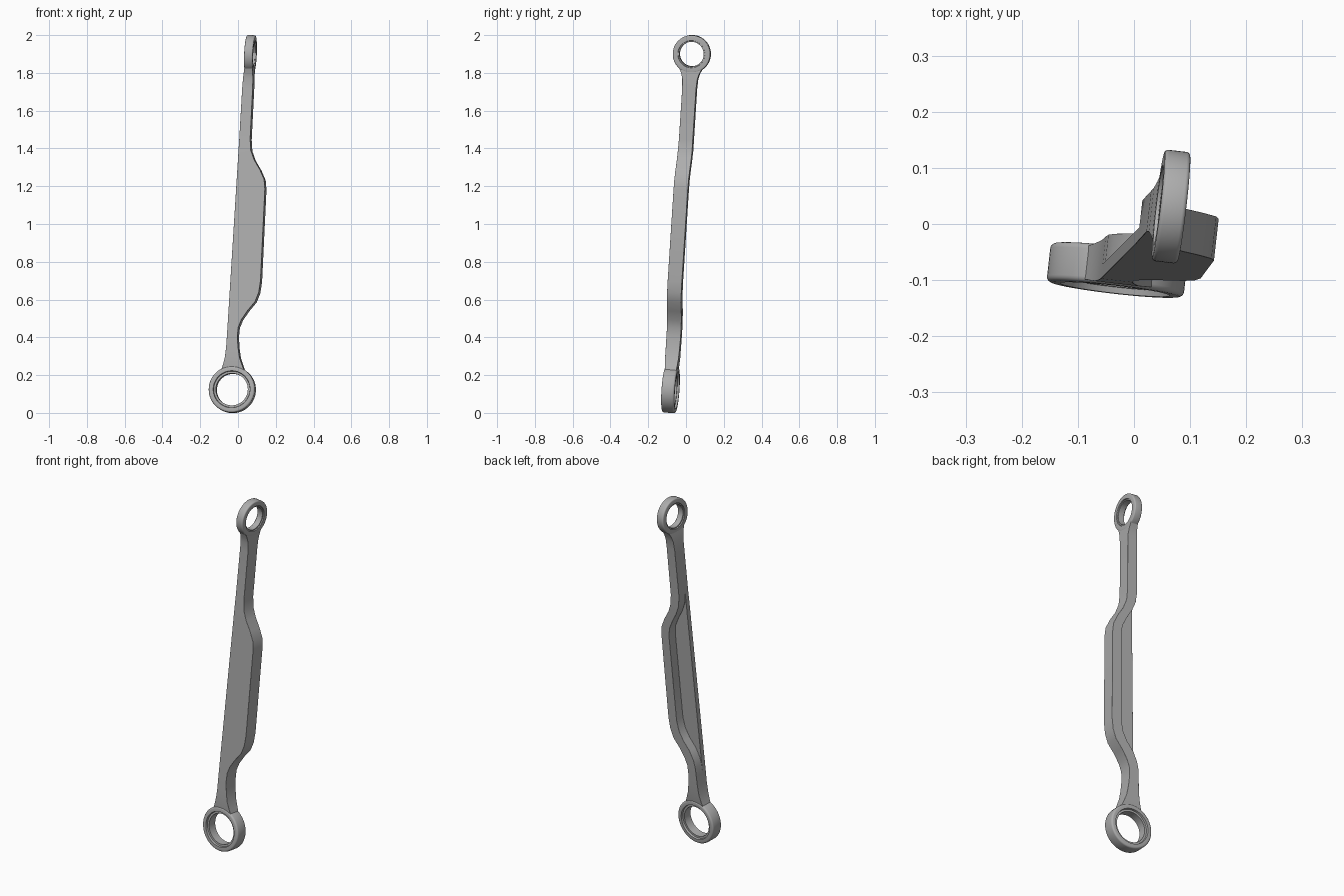
import bpy, bmesh, math
from mathutils import Matrix, Vector

cube = bpy.data.objects.get("Cube")
if cube:
    bpy.data.objects.remove(cube, do_unlink=True)

grey = bpy.data.materials.new("cast grey metal")
grey.use_nodes = True
COLOR = (0.42, 0.42, 0.42, 1)
grey.diffuse_color = COLOR
grey.node_tree.nodes["Principled BSDF"].inputs["Base Color"].default_value = COLOR

# Leaning frame: local z runs from the lower eye centre to the upper eye centre
low = Vector((-0.03, -0.082, 0.123))
high = Vector((0.066, 0.031, 1.9))
length = (high - low).length
az = (high - low).normalized()
ax = Vector((0.993, -0.113, 0))
ax = (ax - az * ax.dot(az)).normalized()
ay = az.cross(ax)
frame = Matrix.Translation(low) @ Matrix((ax, ay, az)).transposed().to_4x4()


def finish(name, bm, matrix, bevel=0):
    bmesh.ops.remove_doubles(bm, verts=bm.verts, dist=0.0001)
    bmesh.ops.recalc_face_normals(bm, faces=bm.faces)
    mesh = bpy.data.meshes.new(name)
    bm.to_mesh(mesh)
    bm.free()
    mesh.materials.append(grey)
    obj = bpy.data.objects.new(name, mesh)
    bpy.context.collection.objects.link(obj)
    obj.matrix_world = matrix
    if bevel:
        mod = obj.modifiers.new("soft edges", "BEVEL")
        mod.width = bevel
        mod.segments = 3
        mod.limit_method = "ANGLE"
        mod.angle_limit = math.radians(45)
    bpy.ops.object.select_all(action="DESELECT")
    obj.select_set(True)
    bpy.context.view_layer.objects.active = obj
    bpy.ops.object.shade_smooth_by_angle(angle=math.radians(35))
    return obj


def eye(name, outer, inner, half, step, round_r, matrix, sides=64):
    """Ring with rounded rim and a stepped bore, turned around local z."""
    rim = []
    for i in range(5):
        a = i * math.pi / 8
        rim.append((outer - round_r + round_r * math.sin(a),
                    half - round_r + round_r * math.cos(a)))
    bore = [(inner, half - step), (inner + step, half - step), (inner + step * 1.2, half)]
    top = bore + rim
    profile = top + [(r, -z) for r, z in reversed(top)]
    bm = bmesh.new()
    loops = [[bm.verts.new((r * math.cos(t), r * math.sin(t), z)) for r, z in profile]
             for t in (2 * math.pi * k / sides for k in range(sides))]
    n = len(profile)
    for k in range(sides):
        a, b = loops[k], loops[(k + 1) % sides]
        for j in range(n):
            bm.faces.new((a[j], b[j], b[(j + 1) % n], a[(j + 1) % n]))
    return finish(name, bm, matrix)


# Eyes: the lower bore faces front, the upper one is turned sideways
eye("lower_eye", 0.123, 0.085, 0.035, 0.011, 0.01,
    frame @ Matrix.Rotation(math.pi / 2, 4, "X"))
eye("upper_eye", 0.1, 0.065, 0.023, 0.006, 0.007,
    frame @ Matrix.Translation((0, 0, length)) @ Matrix.Rotation(math.pi / 2, 4, "Y"))

# Arm stations: height, bar left, bar right, half depth
stations = [
    (0.10, -0.062, 0.062, 0.030), (0.13, -0.053, 0.049, 0.033),
    (0.17, -0.045, 0.033, 0.036), (0.22, -0.041, 0.023, 0.037),
    (0.28, -0.040, 0.016, 0.038), (0.33, -0.038, 0.018, 0.038),
    (0.37, -0.030, 0.032, 0.038), (0.42, -0.008, 0.062, 0.038),
    (0.47, 0.030, 0.100, 0.038), (0.52, 0.055, 0.117, 0.038),
    (0.58, 0.066, 0.123, 0.038), (1.07, 0.066, 0.120, 0.038),
    (1.12, 0.058, 0.113, 0.038), (1.17, 0.032, 0.088, 0.038),
    (1.22, 0.000, 0.055, 0.038), (1.27, -0.022, 0.034, 0.038),
    (1.33, -0.031, 0.027, 0.037), (1.60, -0.030, 0.026, 0.037),
    (1.65, -0.028, 0.025, 0.040), (1.68, -0.025, 0.023, 0.048),
    (1.71, -0.021, 0.021, 0.062),
]
WEB = 0.026
WEB_LOW, WEB_HIGH = 0.28, 1.33

# Bent bar with a thin web filling the gap to the straight front edge
bm = bmesh.new()
rings = []
for z, left, right, h in stations:
    edge = left
    if WEB_LOW < z < WEB_HIGH:
        edge = -0.04 + 0.009 * (z - WEB_LOW) / (WEB_HIGH - WEB_LOW)
    section = [(edge, -h), (right, -h), (right, h), (left, h),
               (left, WEB - h), (edge, WEB - h)]
    rings.append([bm.verts.new((x, y, z)) for x, y in section])
for a, b in zip(rings, rings[1:]):
    for j in range(6):
        k = (j + 1) % 6
        bm.faces.new((a[j], a[k], b[k], b[j]))
bm.faces.new(rings[0][::-1])
bm.faces.new(rings[-1])
finish("bent_arm", bm, frame, 0.006)
